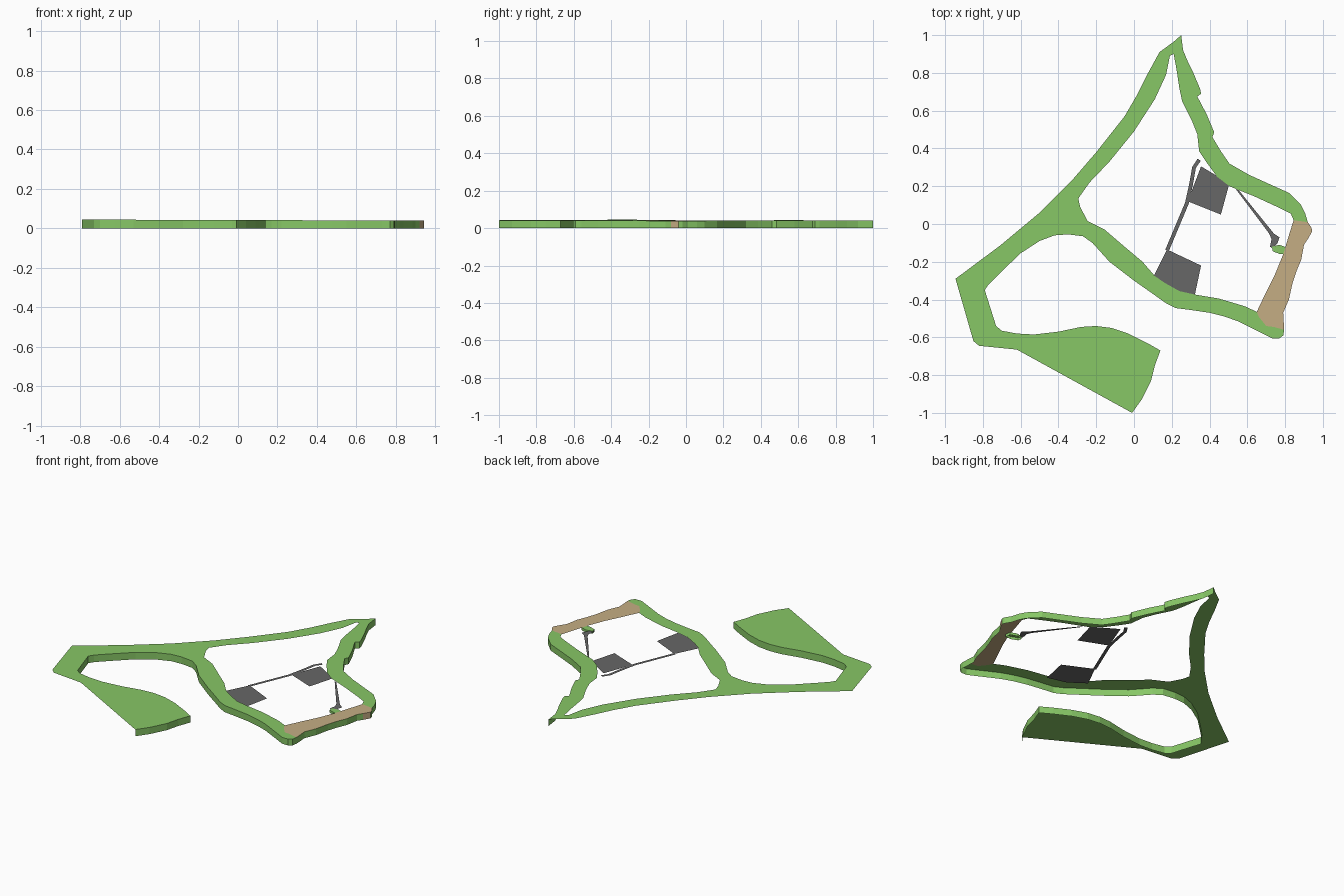
import bpy, bmesh
from mathutils import Vector


def material(name, rgb):
    m = bpy.data.materials.new(name)
    m.diffuse_color = (*rgb, 1.0)
    return m


GREEN = material("grass_green", (0.243, 0.571, 0.133))
TAN = material("sand_tan", (0.56, 0.42, 0.23))
GREY = material("asphalt_grey", (0.136, 0.136, 0.136))


def top(x):
    """Height of the gently tilted top sheet."""
    return 0.042 - 0.003 * x


def finish(name, bm, mats):
    me = bpy.data.meshes.new(name)
    bm.to_mesh(me)
    bm.free()
    for m in mats:
        me.materials.append(m)
    ob = bpy.data.objects.new(name, me)
    bpy.context.collection.objects.link(ob)
    return ob


def sheet(name, pts, mat, drop=0.0):
    """Flat single-surface plate from an outline."""
    bm = bmesh.new()
    f = bm.faces.new([bm.verts.new((x, y, top(x) - drop)) for x, y in pts])
    f.normal_update()
    if f.normal.z < 0:
        f.normal_flip()
    bmesh.ops.triangulate(bm, faces=[f])
    return finish(name, bm, [mat])


def skirt(name, pts, mats, bottom=0.0, drop=0.0):
    """Vertical wall hanging below a path (outside on the right)."""
    bm = bmesh.new()
    hi = [bm.verts.new((x, y, top(x) - drop)) for x, y in pts]
    lo = [bm.verts.new((x, y, bottom)) for x, y in pts]
    for i in range(len(pts) - 1):
        f = bm.faces.new((lo[i], lo[i + 1], hi[i + 1], hi[i]))
        c = f.calc_center_median()
        if len(mats) > 1 and c.x > 0.9 and -0.085 < c.y < -0.03:
            f.material_index = 1
    return finish(name, bm, mats)


def ribbon(name, pts, width, mat, drop):
    """Narrow flat strip along a path."""
    p = [Vector(q) for q in pts]
    left, right = [], []
    for i, q in enumerate(p):
        d = (p[min(i + 1, len(p) - 1)] - p[max(i - 1, 0)]).normalized()
        n = Vector((-d.y, d.x)) * width / 2
        left.append(tuple(q + n))
        right.append(tuple(q - n))
    return sheet(name, left + right[::-1], mat, drop)


# Walled edge: blade end, blade top and the inside of the left bay
bay = [(-0.01, -1.0), (0.04, -0.93), (0.09, -0.83), (0.11, -0.75), (0.14, -0.67),
       (0.07, -0.63), (-0.03, -0.58), (-0.12, -0.55), (-0.2, -0.54), (-0.28, -0.545),
       (-0.4, -0.57), (-0.53, -0.585), (-0.62, -0.58), (-0.7, -0.565), (-0.73, -0.54),
       (-0.79, -0.35), (-0.77, -0.32), (-0.71, -0.26), (-0.6, -0.155), (-0.5, -0.09),
       (-0.42, -0.06), (-0.35, -0.055), (-0.27, -0.065), (-0.22, -0.1)]
# Walled edge of the lower arm
lower = [(-0.13, -0.2), (0.0, -0.3), (0.1, -0.37), (0.17, -0.42), (0.22, -0.445),
         (0.3, -0.455), (0.4, -0.47), (0.48, -0.49), (0.55, -0.515), (0.65, -0.565),
         (0.73, -0.605), (0.77, -0.605), (0.79, -0.59), (0.795, -0.56)]
# Walled edge of the tan piece
shore = [(0.79, -0.47), (0.82, -0.4), (0.84, -0.31), (0.86, -0.25), (0.885, -0.19),
         (0.9, -0.11), (0.92, -0.08), (0.943, -0.04), (0.94, -0.02), (0.92, 0.01)]
# Walled edge of the right arm up to the tip
right_arm = [(0.905, 0.06), (0.885, 0.1), (0.82, 0.165), (0.72, 0.21), (0.61, 0.26),
             (0.505, 0.32), (0.46, 0.385), (0.415, 0.46), (0.425, 0.485), (0.385, 0.58),
             (0.335, 0.675), (0.355, 0.69), (0.35, 0.715), (0.31, 0.81), (0.285, 0.86),
             (0.26, 0.92), (0.25, 1.0)]
# Open edge along the left side, from the tip to the blade
back = [(0.21, 0.965), (0.135, 0.91), (0.075, 0.8), (0.02, 0.69), (-0.05, 0.57),
        (-0.2, 0.38), (-0.325, 0.235), (-0.5, 0.06), (-0.71, -0.115), (-0.945, -0.29),
        (-0.85, -0.62), (-0.82, -0.645), (-0.62, -0.665)]
# Seam between the green and the tan piece
seam = [(0.74, -0.545), (0.7, -0.54), (0.66, -0.49)]
# Open inner edge of the right loop
inner = [(0.65, -0.465), (0.585, -0.435), (0.45, -0.395), (0.33, -0.375), (0.24, -0.355),
         (0.16, -0.31), (0.11, -0.275), (0.045, -0.2), (-0.05, -0.12), (-0.155, -0.03),
         (-0.245, 0.015), (-0.285, 0.09), (-0.295, 0.135), (-0.235, 0.22), (-0.13, 0.33),
         (0.0, 0.49), (0.11, 0.66), (0.17, 0.79), (0.19, 0.89), (0.21, 0.9),
         (0.225, 0.82), (0.24, 0.72), (0.255, 0.65), (0.305, 0.55), (0.335, 0.475),
         (0.345, 0.385), (0.385, 0.325), (0.44, 0.25), (0.505, 0.2), (0.64, 0.145),
         (0.77, 0.085), (0.83, 0.055), (0.845, 0.02)]

# Green and tan top sheets
sheet("grass_sheet", shore[-1:] + right_arm + back + bay + lower + seam + inner, GREEN)
sheet("sand_sheet", lower[-1:] + shore + inner[-1:] +
      [(0.82, -0.06), (0.79, -0.16), (0.745, -0.27), (0.695, -0.37)] +
      inner[:1] + seam[::-1], TAN)

# Hanging wall on the shore side
skirt("shore_wall", bay + lower + shore + right_arm, [GREEN, TAN])

# Grey pads and paths inside the loop
sheet("upper_pad", [(0.355, 0.305), (0.505, 0.215), (0.46, 0.05), (0.285, 0.12)], GREY, 0.005)
sheet("lower_pad", [(0.175, -0.135), (0.355, -0.22), (0.32, -0.385), (0.2, -0.355),
                    (0.1, -0.285)], GREY, 0.005)
ribbon("long_path", [(0.345, 0.34), (0.318, 0.3), (0.302, 0.21), (0.28, 0.11),
                     (0.175, -0.14)], 0.02, GREY, 0.006)
sheet("short_path", [(0.535, 0.19), (0.55, 0.185), (0.74, -0.05), (0.77, -0.07),
                     (0.76, -0.1), (0.735, -0.13), (0.72, -0.12), (0.728, -0.08),
                     (0.715, -0.05)], GREY, 0.006)

# Small green islet at the end of the short path
islet = [(0.73, -0.12), (0.735, -0.145), (0.775, -0.16), (0.815, -0.16), (0.81, -0.125),
         (0.77, -0.11)]
sheet("islet_top", islet, GREEN, 0.003)
skirt("islet_wall", islet + islet[:1], [GREEN], 0.02, 0.003)
